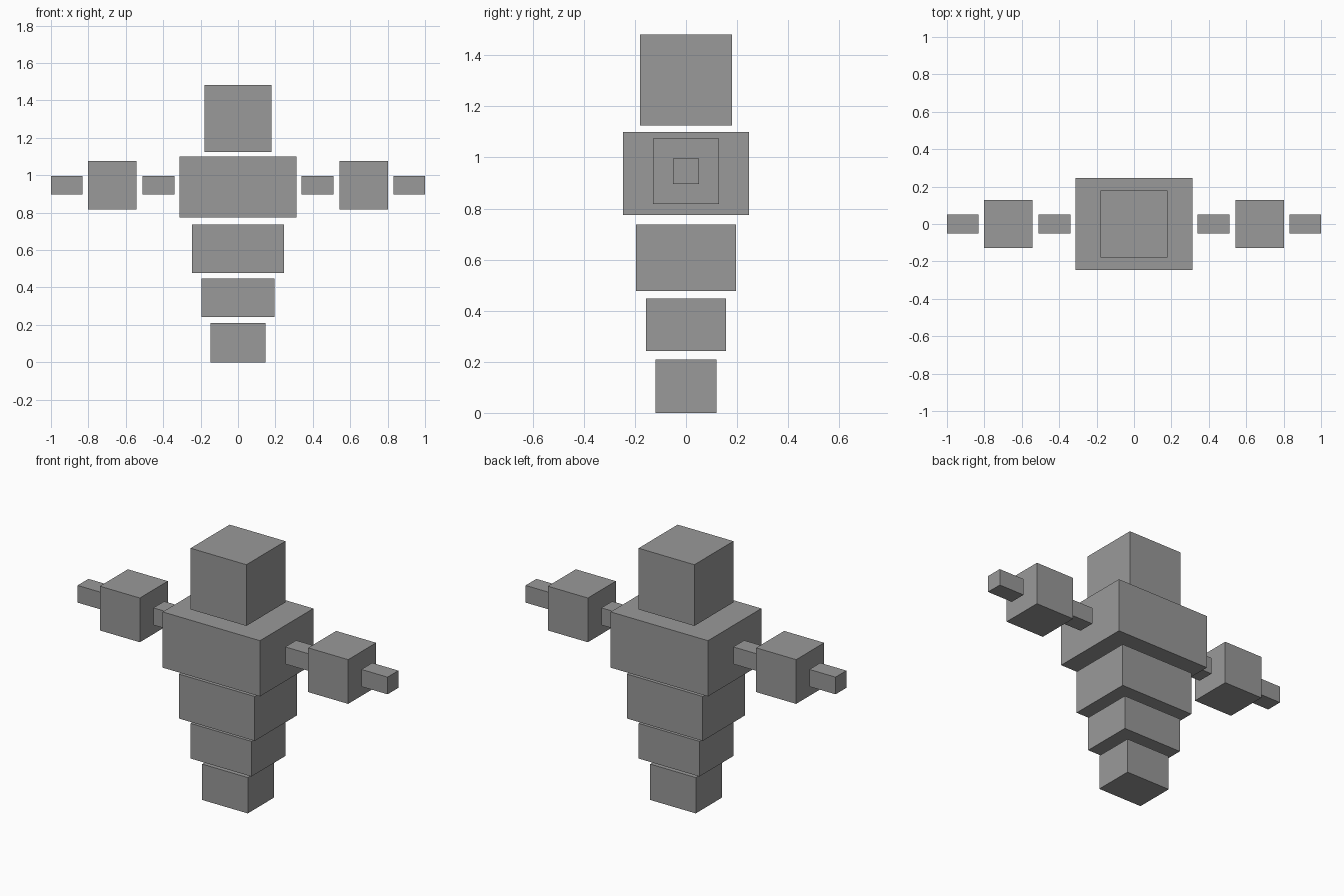
import bpy

cube = bpy.data.objects.get("Cube")
if cube:
    bpy.data.objects.remove(cube, do_unlink=True)

# Single grey material
GREY = (0.32, 0.32, 0.32, 1.0)
grey = bpy.data.materials.new("plain grey")
grey.use_nodes = True
grey.diffuse_color = GREY
bsdf = grey.node_tree.nodes["Principled BSDF"]
bsdf.inputs["Base Color"].default_value = GREY
bsdf.inputs["Roughness"].default_value = 0.8


def block(name, x, y, z):
    """Box spanning the (low, high) range on each axis."""
    spans = (x, y, z)
    bpy.ops.mesh.primitive_cube_add(size=1, location=[(a + b) / 2 for a, b in spans])
    obj = bpy.context.object
    obj.name = name
    obj.scale = [b - a for a, b in spans]
    bpy.ops.object.transform_apply(location=False, rotation=False, scale=True)
    obj.data.materials.append(grey)
    return obj


# Body stack: name, half width, half depth, bottom, top
for name, w, d, low, high in (
    ("tail_base", 0.147, 0.12, 0.0, 0.209),
    ("hips", 0.196, 0.156, 0.242, 0.447),
    ("belly", 0.245, 0.196, 0.478, 0.737),
    ("chest", 0.314, 0.246, 0.775, 1.10),
    ("head", 0.18, 0.18, 1.125, 1.482),
):
    block(name, (-w, w), (-d, d), (low, high))

# Arms: name, inner x, outer x, half thickness, built on both sides
ARM_Z = 0.946
for name, inner, outer, h in (
    ("upper_arm", 0.34, 0.511, 0.05),
    ("forearm", 0.543, 0.801, 0.129),
    ("hand", 0.831, 1.0, 0.05),
):
    for side, x in (("left", (inner, outer)), ("right", (-outer, -inner))):
        block(f"{side}_{name}", x, (-h, h), (ARM_Z - h, ARM_Z + h))
